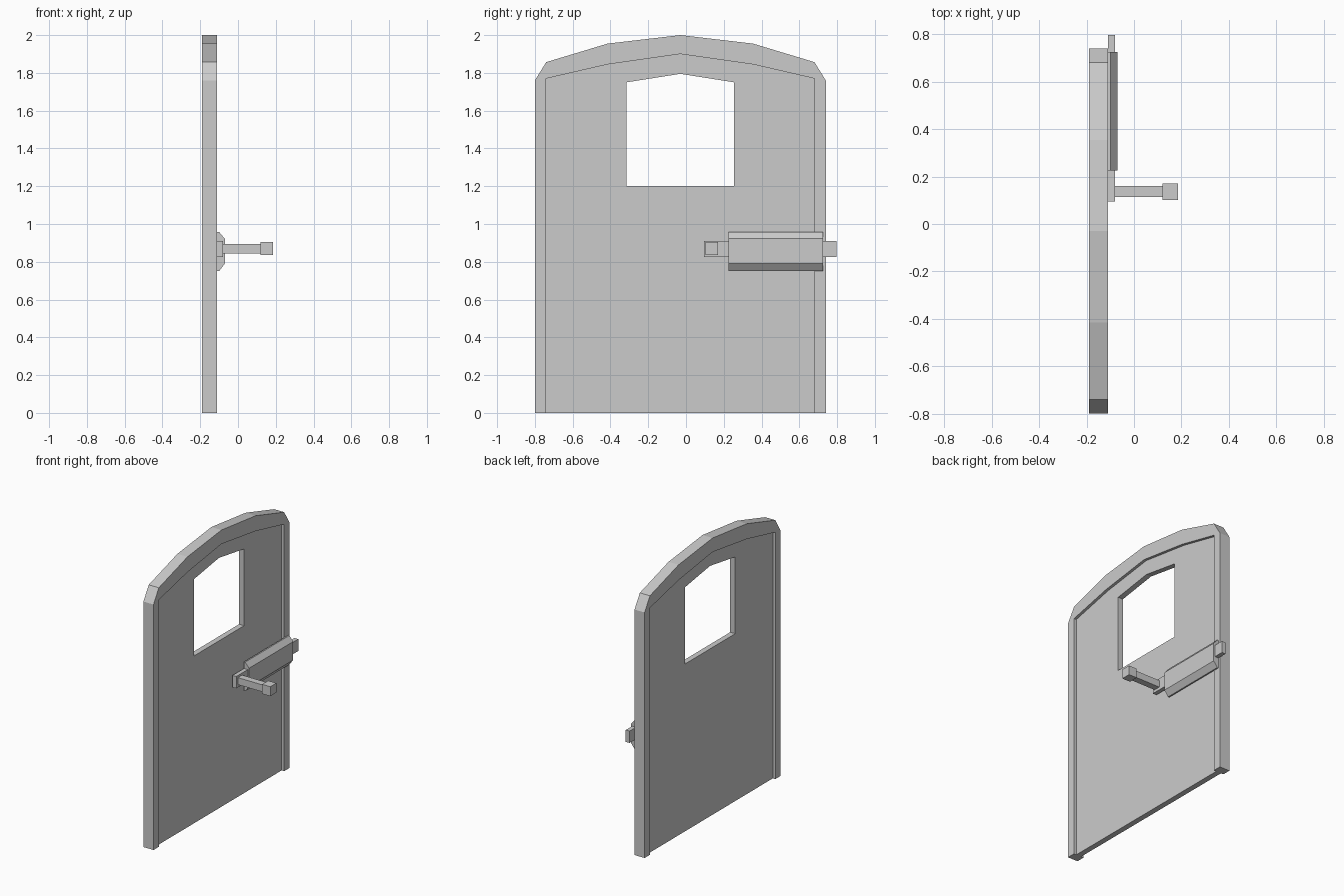
import bpy
from math import pi

if "Cube" in bpy.data.objects:
    bpy.data.objects.remove(bpy.data.objects["Cube"])


def slab(name, loops, x0, x1):
    """Extrude (y, z) outlines from x0 to x1; extra outlines become holes."""
    cu = bpy.data.curves.new(name, 'CURVE')
    cu.dimensions = '2D'
    cu.fill_mode = 'BOTH'
    cu.extrude = (x1 - x0) / 2
    for pts in loops:
        sp = cu.splines.new('POLY')
        sp.points.add(len(pts) - 1)
        for p, (y, z) in zip(sp.points, pts):
            p.co = (y, z, 0, 1)
        sp.use_cyclic_u = True
    ob = bpy.data.objects.new(name, cu)
    bpy.context.collection.objects.link(ob)
    ob.location.x = (x0 + x1) / 2
    ob.rotation_euler = (pi / 2, 0, pi / 2)
    bpy.ops.object.select_all(action='DESELECT')
    ob.select_set(True)
    bpy.context.view_layer.objects.active = ob
    bpy.ops.object.convert(target='MESH')
    ob = bpy.context.object
    bpy.ops.object.mode_set(mode='EDIT')
    bpy.ops.mesh.select_all(action='SELECT')
    bpy.ops.mesh.remove_doubles(threshold=0.0005)
    bpy.ops.mesh.dissolve_limited(angle_limit=0.01)
    bpy.ops.mesh.normals_make_consistent(inside=False)
    bpy.ops.object.mode_set(mode='OBJECT')
    for f in ob.data.polygons:
        f.use_smooth = False
    return ob


def box(name, x, y, z):
    bpy.ops.mesh.primitive_cube_add(size=1)
    ob = bpy.context.object
    ob.name = name
    ob.location = [sum(r) / 2 for r in (x, y, z)]
    ob.scale = [r[1] - r[0] for r in (x, y, z)]
    return ob


# Arched outlines, symmetric about y = CY
CY = -0.03


def arch(half):
    return ([(CY - d, z) for d, z in half] +
            [(CY + d, z) for d, z in reversed(half) if d > 0])


outer = arch([(0.77, 0), (0.77, 1.76), (0.71, 1.857), (0.385, 1.955), (0, 2.0)])
inner = arch([(0.71, 0), (0.71, 1.77), (0.385, 1.845), (0, 1.90)])
window = arch([(0.285, 1.2), (0.285, 1.75), (0, 1.795)])

# Frame and recessed panel with window opening
slab("door_frame", [outer + inner[::-1]], -0.19, -0.11)
slab("door_panel", [inner, window], -0.17, -0.13)

# Sliding bolt with its handle
box("bolt", (-0.11, -0.08), (0.095, 0.797), (0.825, 0.91))
box("handle_rod", (-0.08, 0.12), (0.113, 0.161), (0.845, 0.895))
box("handle_knob", (0.12, 0.185), (0.102, 0.17), (0.837, 0.905))

# Bevelled bolt cover: profile in (x, z) swept along y
profile = [(-0.11, 0.75), (-0.10, 0.75), (-0.07, 0.79),
           (-0.07, 0.922), (-0.10, 0.958), (-0.11, 0.958)]
n = len(profile)
verts = [(x, y, z) for y in (0.225, 0.725) for x, z in profile]
faces = [tuple(range(n)), tuple(range(2 * n - 1, n - 1, -1))]
faces += [(i, i + n, (i + 1) % n + n, (i + 1) % n) for i in range(n)]
me = bpy.data.meshes.new("bolt_cover")
me.from_pydata(verts, [], faces)
bpy.context.collection.objects.link(bpy.data.objects.new("bolt_cover", me))
